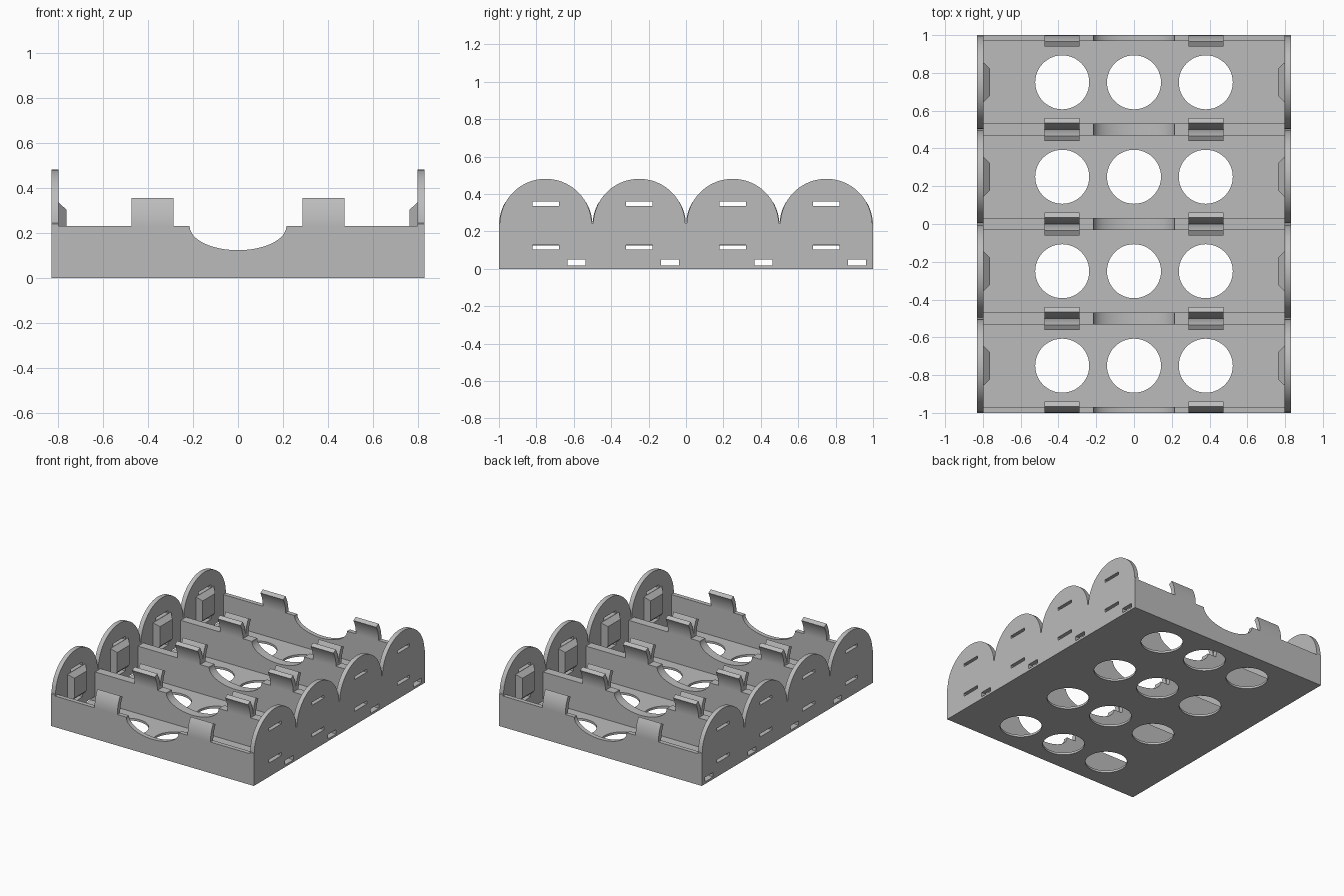
import bpy, bmesh
from math import sin, cos, pi, radians
from mathutils import Matrix

if "Cube" in bpy.data.objects:
    bpy.data.objects.remove(bpy.data.objects["Cube"], do_unlink=True)

grey = bpy.data.materials.new("mid grey plastic")
grey.use_nodes = True
COLOUR = (0.5, 0.5, 0.5, 1)
grey.diffuse_color = COLOUR
grey.node_tree.nodes["Principled BSDF"].inputs["Base Color"].default_value = COLOUR

HALF_X, HALF_Y = 0.83, 1.0
INNER_X = 0.797          # inside face of the end plates
FLOOR, RIM = 0.016, 0.23  # floor thickness, wall height
WALL = 0.032
BAYS = [-0.75, -0.25, 0.25, 0.75]

# Columns send profile u, v and depth to world axes
AXES = {
    "x": Matrix(((0, 0, 1), (1, 0, 0), (0, 1, 0))),
    "y": Matrix(((1, 0, 0), (0, 0, -1), (0, 1, 0))),
    "z": Matrix.Identity(3),
}


def finish(obj):
    obj.data.materials.clear()
    obj.data.materials.append(grey)
    bpy.ops.object.select_all(action="DESELECT")
    obj.select_set(True)
    bpy.context.view_layer.objects.active = obj
    bpy.ops.object.shade_smooth_by_angle(angle=radians(25))


def add_mesh(name, bm):
    bmesh.ops.recalc_face_normals(bm, faces=bm.faces)
    mesh = bpy.data.meshes.new(name)
    bm.to_mesh(mesh)
    bm.free()
    obj = bpy.data.objects.new(name, mesh)
    bpy.context.collection.objects.link(obj)
    finish(obj)


def extrude(name, loops, axis, middle, depth):
    """Fill an outline (further loops are holes) and give it depth."""
    curve = bpy.data.curves.new(name, "CURVE")
    curve.dimensions, curve.fill_mode = "2D", "BOTH"
    curve.extrude = depth / 2
    for loop in loops:
        spline = curve.splines.new("POLY")
        spline.points.add(len(loop) - 1)
        for point, (u, v) in zip(spline.points, loop):
            point.co = (u, v, 0, 1)
        spline.use_cyclic_u = True
    helper = bpy.data.objects.new(name + "_outline", curve)
    bpy.context.collection.objects.link(helper)
    bpy.context.view_layer.update()
    evaluated = helper.evaluated_get(bpy.context.evaluated_depsgraph_get())
    bm = bmesh.new()
    bm.from_mesh(evaluated.to_mesh())
    evaluated.to_mesh_clear()
    bpy.data.objects.remove(helper, do_unlink=True)
    bpy.data.curves.remove(curve)
    bmesh.ops.remove_doubles(bm, verts=bm.verts, dist=1e-5)
    for vert in bm.verts:
        vert.co.z += middle if axis != "y" else -middle
    bm.transform(AXES[axis].to_4x4())
    add_mesh(name, bm)


def arc(cu, cv, ru, rv, start, end, steps):
    angles = [radians(start + (end - start) * i / steps) for i in range(steps + 1)]
    return [(cu + ru * cos(a), cv + rv * sin(a)) for a in angles]


def rect(cu, cv, hu, hv):
    return [(cu - hu, cv - hv), (cu + hu, cv - hv), (cu + hu, cv + hv), (cu - hu, cv + hv)]


# Floor with three round openings per bay
holes = [arc(x, y, 0.143, 0.143, 0, 360, 48)[:-1] for x in (-0.38, 0, 0.38) for y in BAYS]
extrude("floor", [rect(0, 0, INNER_X, HALF_Y - WALL)] + holes, "z", FLOOR / 2, FLOOR)

# Scalloped end plates with wire slots
outline = [(-HALF_Y, 0), (HALF_Y, 0)]
for y in reversed(BAYS):
    outline += [(y + 0.25, 0.24)] * (y == BAYS[-1])
    outline += arc(y, 0.235, 0.246, 0.246, 2, 178, 40)
outline.append((-HALF_Y, 0.24))
slots = []
for y in BAYS:
    slots += [rect(y, 0.348, 0.072, 0.011), rect(y, 0.114, 0.072, 0.012)]
    slots.append(rect(y + 0.165, 0.033, 0.048, 0.0165))
for side, word in ((1, "left"), (-1, "right")):
    extrude(word + "_end_plate", [outline] + slots, "x",
            side * (HALF_X + INNER_X) / 2, HALF_X - INNER_X)

# Long walls and dividers, each with a finger scoop
for i in range(5):
    y = -1 + i * 0.5
    outer = i in (0, 4)
    low = 0 if outer else FLOOR
    profile = [(-INNER_X, low), (INNER_X, low), (INNER_X, RIM)]
    profile += arc(0, RIM, 0.215, 0.107, 0, -180, 40)
    profile.append((-INNER_X, RIM))
    name = {0: "front_wall", 4: "back_wall"}.get(i, "divider_%d" % i)
    middle = y * (1 - WALL / 2) if outer else y
    extrude(name, [profile], "y", middle, WALL if outer else 2 * WALL)

# Curved retaining clips and contact pads in every bay
for n, y in enumerate(BAYS, 1):
    for side in (1, -1):
        edge = [(0.25, RIM - 0.01), *arc(0, RIM, 0.25, 0.25, 0, 30, 10),
                *arc(0, RIM, 0.218, 0.218, 30, 0, 10), (0.218, RIM - 0.01)]
        profile = [(y + side * u, v) for u, v in edge]
        for x, word in ((0.381, "left"), (-0.381, "right")):
            row = "back" if side > 0 else "front"
            extrude("clip_%d_%s_%s" % (n, row, word), [profile], "x", x, 0.187)

    for side, word in ((1, "left"), (-1, "right")):
        bm = bmesh.new()
        rings = []
        for x, half in ((INNER_X, 0.105), (0.763, 0.073)):
            rings.append([bm.verts.new((side * x, u, v)) for u, v in rect(y, RIM, half, half)])
        bm.faces.new(rings[0])
        bm.faces.new(rings[1])
        for k in range(4):
            m = (k + 1) % 4
            bm.faces.new((rings[0][k], rings[0][m], rings[1][m], rings[1][k]))
        add_mesh("contact_pad_%d_%s" % (n, word), bm)
